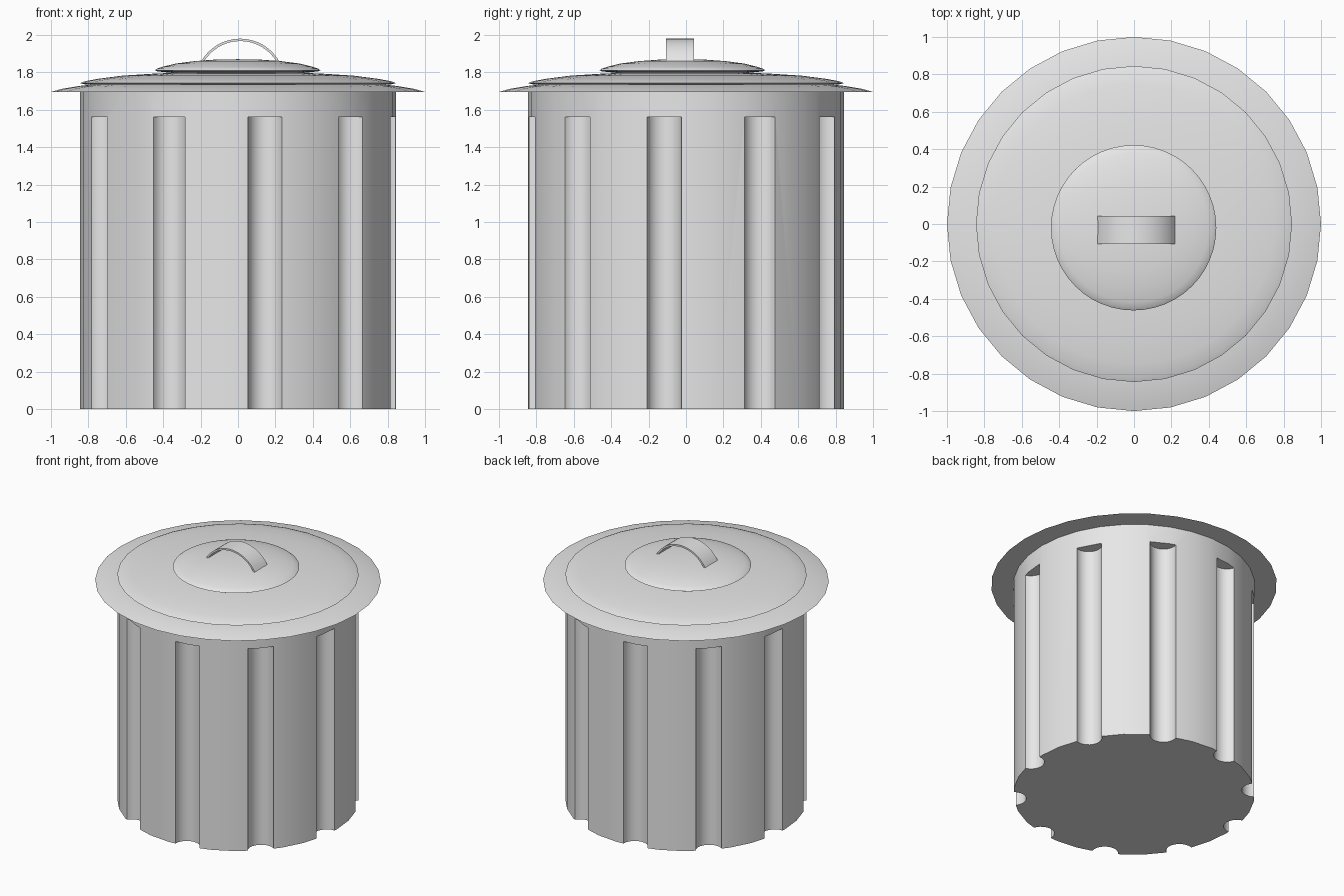
import bpy
import bmesh
from math import sin, cos, radians, pi
from mathutils import Matrix, Vector

if "Cube" in bpy.data.objects:
    bpy.data.objects.remove(bpy.data.objects["Cube"], do_unlink=True)

# Single grey metal
GREY = (0.8, 0.8, 0.8, 1)
metal = bpy.data.materials.new("grey metal")
metal.use_nodes = True
metal.diffuse_color = GREY
metal.node_tree.nodes["Principled BSDF"].inputs["Base Color"].default_value = GREY


def finish(name, bm):
    bmesh.ops.recalc_face_normals(bm, faces=bm.faces)
    mesh = bpy.data.meshes.new(name)
    bm.to_mesh(mesh)
    bm.free()
    mesh.materials.append(metal)
    obj = bpy.data.objects.new(name, mesh)
    bpy.context.collection.objects.link(obj)
    return obj


def select(obj):
    bpy.ops.object.select_all(action='DESELECT')
    obj.select_set(True)
    bpy.context.view_layer.objects.active = obj


def smooth(obj, angle=30):
    select(obj)
    bpy.ops.object.shade_smooth_by_angle(angle=radians(angle))


def cylinder(bm, radius, z0, z1, x=0, y=0, sides=32):
    bmesh.ops.create_cone(bm, cap_ends=True, segments=sides, radius1=radius, radius2=radius,
                          depth=z1 - z0, matrix=Matrix.Translation((x, y, (z0 + z1) / 2)))


def dome(name, profile, centre=(0, 0), sides=32):
    """Spin a profile running from the top centre, over the rim, to the bottom centre."""
    bm = bmesh.new()
    pts = [bm.verts.new((r, 0, z)) for r, z in profile]
    edges = [bm.edges.new(pair) for pair in zip(pts, pts[1:])]
    bmesh.ops.spin(bm, geom=pts + edges, cent=(0, 0, 0), axis=(0, 0, 1),
                   angle=2 * pi, steps=sides, use_merge=False)
    bmesh.ops.remove_doubles(bm, verts=bm.verts, dist=0.0005)
    bmesh.ops.translate(bm, verts=bm.verts, vec=Vector((*centre, 0)))
    smooth(finish(name, bm), 40)


# Body: a cylinder with ten scalloped flutes that stop short of the top
bm = bmesh.new()
cylinder(bm, 0.845, 0, 1.7)
body = finish("bin_body", bm)

bm = bmesh.new()
for i in range(10):
    a = radians(-80 + 36 * i)
    cylinder(bm, 0.094, -0.1, 1.56, 0.85 * cos(a), 0.85 * sin(a), 24)
cutter = finish("flute_cutter", bm)
cutter.hide_render = True

cut = body.modifiers.new("flutes", 'BOOLEAN')
cut.operation = 'DIFFERENCE'
cut.solver = 'EXACT'
cut.object = cutter
select(body)
bpy.ops.object.modifier_apply(modifier=cut.name)
bpy.data.objects.remove(cutter, do_unlink=True)
smooth(body)

# Lid: three stacked shallow domes
dome("lid_rim", [(0, 1.755), (0.5, 1.75), (0.75, 1.738), (0.85, 1.727), (0.94, 1.712),
                 (1, 1.695), (0, 1.695)])
dome("lid_middle", [(0, 1.803), (0.25, 1.801), (0.45, 1.793), (0.62, 1.782), (0.75, 1.765),
                    (0.82, 1.752), (0.845, 1.742), (0.82, 1.736), (0.6, 1.73), (0, 1.73)])
dome("lid_cap", [(0, 1.87), (0.12, 1.868), (0.23, 1.86), (0.33, 1.847), (0.4, 1.83),
                 (0.43, 1.82), (0.442, 1.811), (0.43, 1.805), (0.35, 1.797), (0, 1.79)],
     centre=(-0.002, -0.02), sides=48)

# Handle: a thin strap bent into an arc
bm = bmesh.new()
rings = []
for i in range(17):
    a = radians(-62 + 124 * i / 16)
    rings.append([bm.verts.new((0.012 + r * sin(a), y, 1.74 + r * cos(a)))
                  for r, y in ((0.24, -0.108), (0.24, 0.044), (0.227, 0.044), (0.227, -0.108))])
for p, q in zip(rings, rings[1:]):
    for k in range(4):
        n = (k + 1) % 4
        bm.faces.new((p[k], p[n], q[n], q[k]))
bm.faces.new(rings[0])
bm.faces.new(rings[-1])
smooth(finish("lid_handle", bm))
